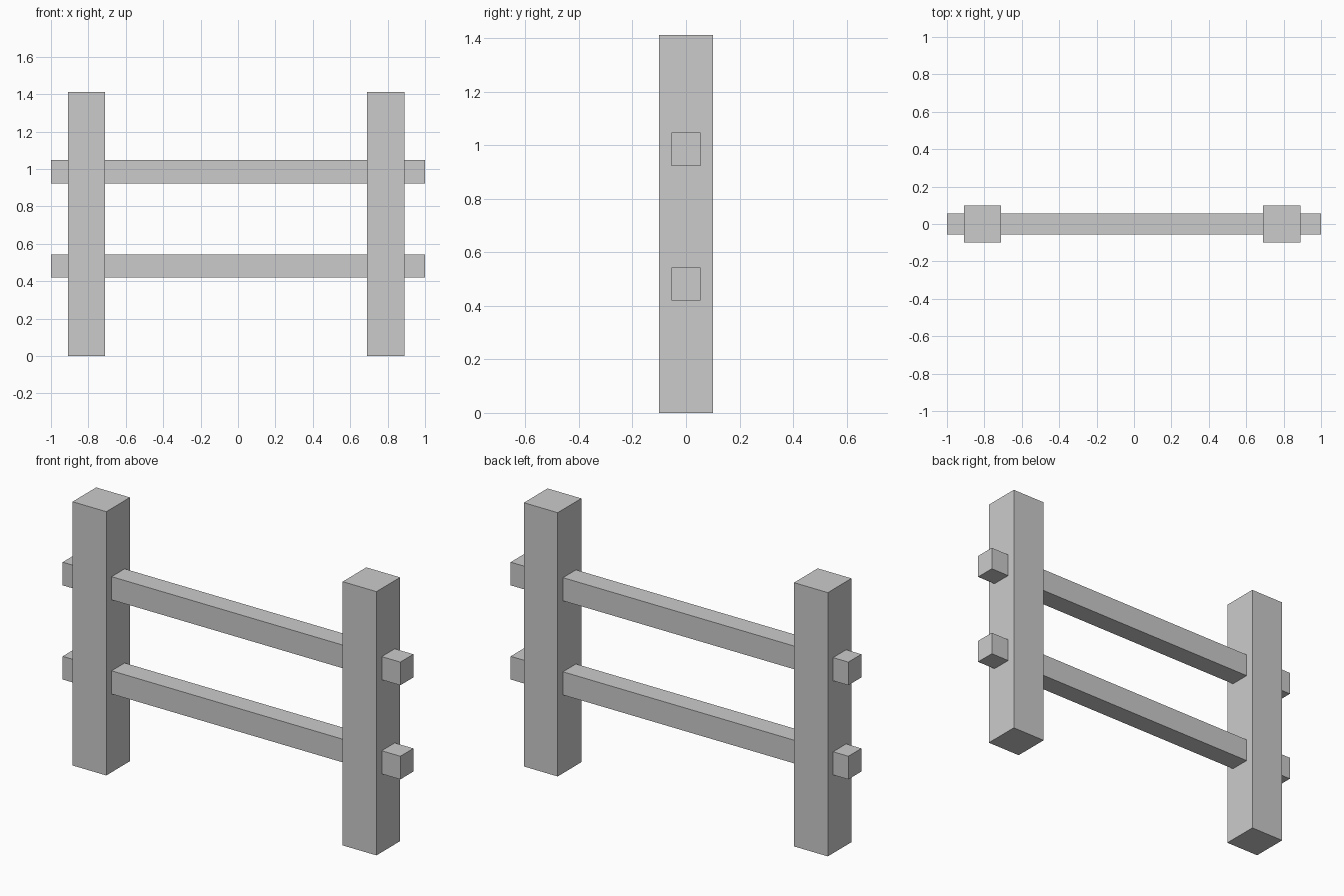
import bpy

if "Cube" in bpy.data.objects:
    bpy.data.objects.remove(bpy.data.objects["Cube"])


def box(name, lo, hi):
    """Axis-aligned box between two corners."""
    center = [(a + b) / 2 for a, b in zip(lo, hi)]
    bpy.ops.mesh.primitive_cube_add(size=1, location=center)
    obj = bpy.context.object
    obj.name = name
    obj.scale = [b - a for a, b in zip(lo, hi)]
    bpy.ops.object.transform_apply(location=False, rotation=False, scale=True)
    return obj


# Upright posts
for side, x in (("left", -0.81), ("right", 0.79)):
    box(f"{side}_post", (x - 0.1, -0.1, 0), (x + 0.1, 0.1, 1.412))

# Horizontal rails running through both posts
for level, z in (("lower", 0.481), ("upper", 0.985)):
    box(f"{level}_rail", (-1, -0.055, z - 0.062), (1, 0.055, z + 0.062))
